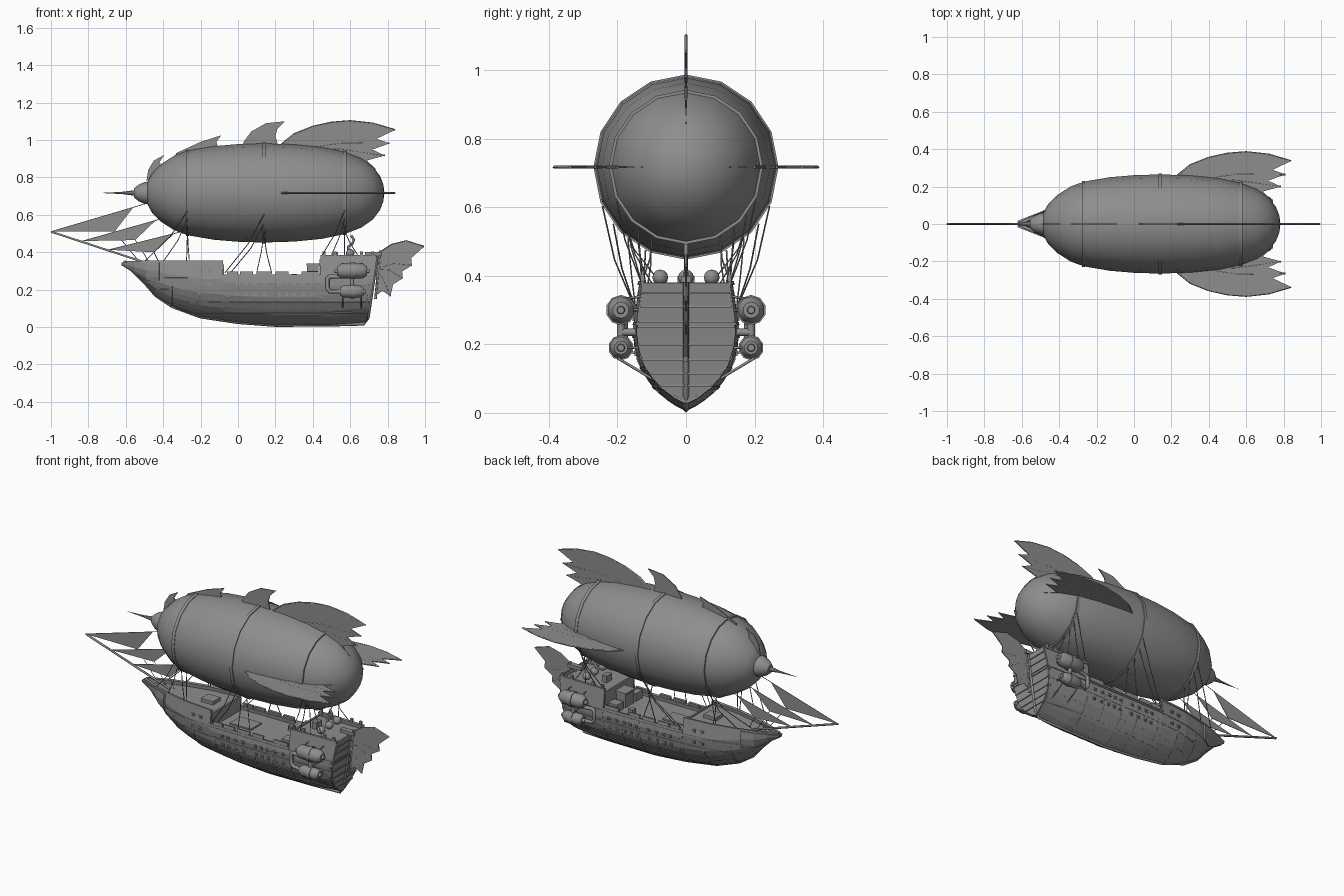
import bpy, bmesh, math
from mathutils import Vector, Matrix

if "Cube" in bpy.data.objects:
    bpy.data.objects.remove(bpy.data.objects["Cube"], do_unlink=True)

grey = bpy.data.materials.new("weathered_grey")
grey.use_nodes = True
COLOUR = (0.27, 0.27, 0.27, 1)
grey.diffuse_color = COLOUR
grey.node_tree.nodes["Principled BSDF"].inputs["Base Color"].default_value = COLOUR
AXIS_Z = 0.717


def finish(name, bm, thick=0, smooth=False):
    bmesh.ops.recalc_face_normals(bm, faces=bm.faces)
    me = bpy.data.meshes.new(name)
    bm.to_mesh(me)
    bm.free()
    ob = bpy.data.objects.new(name, me)
    bpy.context.collection.objects.link(ob)
    me.materials.append(grey)
    if thick:
        mod = ob.modifiers.new("thickness", "SOLIDIFY")
        mod.thickness, mod.offset = thick, 0
    if smooth:
        bpy.ops.object.select_all(action="DESELECT")
        ob.select_set(True)
        bpy.context.view_layer.objects.active = ob
        bpy.ops.object.shade_smooth_by_angle(angle=math.radians(40))
    return ob


def interp(pts, x):
    if x <= pts[0][0]:
        return pts[0][1]
    for (a, p), (b, q) in zip(pts, pts[1:]):
        if x <= b:
            return p + (q - p) * (x - a) / (b - a)
    return pts[-1][1]


def lathe(name, profile, origin, segs=16):
    """Revolve (x, radius) points about a lengthwise axis."""
    bm = bmesh.new()
    vs = [bm.verts.new((x, 0, r)) for x, r in profile]
    es = [bm.edges.new(p) for p in zip(vs, vs[1:])]
    bmesh.ops.spin(bm, geom=vs + es, cent=(0, 0, 0), axis=(1, 0, 0),
                   angle=math.tau, steps=segs, use_merge=True)
    bmesh.ops.remove_doubles(bm, verts=bm.verts, dist=0.0005)
    bmesh.ops.translate(bm, verts=bm.verts, vec=origin)
    return finish(name, bm, smooth=True)


def boxes(name, items):
    """Several (centre, size) boxes in one object."""
    bm = bmesh.new()
    for c, s in items:
        bmesh.ops.create_cube(bm, size=1, matrix=Matrix.Translation(c) @ Matrix.Diagonal((*s, 1)))
    return finish(name, bm)


def tubes(name, paths, r, res=0):
    cu = bpy.data.curves.new(name, "CURVE")
    cu.dimensions, cu.bevel_depth, cu.bevel_resolution = "3D", r, res
    cu.use_fill_caps = True
    for path in paths:
        sp = cu.splines.new("POLY")
        sp.points.add(len(path) - 1)
        for p, co in zip(sp.points, path):
            p.co = (*co, 1)
    cu.materials.append(grey)
    ob = bpy.data.objects.new(name, cu)
    bpy.context.collection.objects.link(ob)
    return ob


def both(path):
    return [[(x, s * y, z) for x, y, z in path] for s in (1, -1)]


def plate(name, pts, thick=0.006, angle=0, base=0):
    """Thin lengthwise plate of (x, height) points, turned about the x axis."""
    bm = bmesh.new()
    bm.faces.new([bm.verts.new((x, -h * math.sin(angle), base + h * math.cos(angle))) for x, h in pts])
    return finish(name, bm, thick)


def scallop(tips, root, pull=0.16):
    out = [tips[0]]
    for a, b in zip(tips, tips[1:]):
        m = (Vector(a) + Vector(b)) / 2
        out += [tuple(m.lerp(Vector(root), pull)), b]
    return out


def web_fin(name, lead, tips, root, angle=0, base=0):
    """Bat-wing fin with scalloped rear edge and raised ribs."""
    plate(name, lead + scallop(tips, root) + [root], 0.005, angle, base)
    turn = lambda p: (p[0], -p[1] * math.sin(angle), base + p[1] * math.cos(angle))
    bow = lambda t: tuple((Vector(root) + Vector(t)) / 2 + Vector((0, 0.02)))
    paths = [[turn(root), turn(bow(t)), turn(t)] for t in tips[1:-1]]
    tubes(name + "_ribs", paths + [[turn(p) for p in lead + tips[:1]]], 0.0045)


# Gas envelope with nose, spike and bands
ENV = [(-0.49, 0.05), (-0.46, 0.105), (-0.41, 0.155), (-0.34, 0.2), (-0.27, 0.226), (-0.13, 0.25),
       (0, 0.261), (0.14, 0.265), (0.3, 0.26), (0.45, 0.245), (0.57, 0.22), (0.66, 0.185),
       (0.72, 0.143), (0.76, 0.09), (0.777, 0.045), (0.783, 0)]
O = (0, 0, AXIS_Z)
lathe("envelope", [(-0.49, 0)] + ENV, O)
lathe("nose_cap", [(-0.56, 0), (-0.555, 0.025), (-0.53, 0.045), (-0.5, 0.058), (-0.47, 0.06), (-0.46, 0)], O)
lathe("nose_spike", [(-0.74, 0), (-0.62, 0.006), (-0.55, 0.015), (-0.54, 0)], O, 8)
BANDS = (-0.27, 0.14, 0.57)
for i, x in enumerate(BANDS):
    r = interp(ENV, x)
    lathe(f"envelope_band_{i}", [(x - .009, r - .01), (x - .009, r + .005), (x + .009, r + .005),
                                 (x + .009, r - .01)], O)

# Envelope fins: two at the sides, one on top
for name, ang in (("top", 0), ("left", -math.pi / 2), ("right", math.pi / 2)):
    web_fin(name + "_fin", [(0.22, 0.25), (0.3, 0.315), (0.4, 0.355), (0.5, 0.377), (0.6, 0.385), (0.72, 0.372)],
            [(0.84, 0.337), (0.81, 0.265), (0.785, 0.2), (0.74, 0.125)], (0.3, 0.23), ang, AXIS_Z)
plate("middle_crest", [(0.02, .95), (.03, .99), (.07, 1.045), (.15, 1.09), (.25, 1.1), (.21, 1.06), (.2, 1.02), (.22, .95)])
plate("front_crest", [(-.35, .88), (-.33, .93), (-.2, .99), (-.09, 1.025), (-.115, .99), (-.1, .94)])
plate("nose_crest", [(-.49, .78), (-.48, .84), (-.45, .89), (-.395, .92), (-.42, .88), (-.4, .85)])

# Hull shape rules
KEEL = [(-.61, .335), (-.56, .3), (-.5, .24), (-.44, .17), (-.35, .11), (-.2, .055), (0, .025),
        (.2, .01), (.5, .012), (.74, .03)]
WIDTH = [(-.61, .006), (-.5, .055), (-.4, .092), (-.25, .13), (-.08, .148), (.1, .152), (.45, .152), (.74, .143)]
SECTION = [(0, 0), (.05, .24), (.17, .6), (.36, .9), (.62, 1), (1, .87)]


def half(x, z):
    k = interp(KEEL, x)
    return interp(WIDTH, x) * interp(SECTION, (z - k) / max(0.38 - k, 0.05))


def raked(x, z):
    return x - max(0, (x - 0.5) / 0.24) * 0.15 * (0.38 - z)


def stations(a, b, step=0.06):
    n = max(1, round((b - a) / step))
    return [a + (b - a) * i / n for i in range(n + 1)]


def skin(name, xs, lo, hi, thick, n=1, out=0):
    """Strip of hull surface on both sides; lo=None starts at the keel."""
    bm = bmesh.new()
    for s in (1, -1):
        rows = []
        for x in xs:
            k = interp(KEEL, x)
            a = k if lo is None else max(lo, k)
            zs = [a + (max(hi, a + 0.005) - a) * (j / n) ** 1.4 for j in range(n + 1)]
            rows.append([bm.verts.new((raked(x, z), s * (half(x, z) + out), z)) for z in zs])
        for p, q in zip(rows, rows[1:]):
            for j in range(n):
                bm.faces.new((p[j], q[j], q[j + 1], p[j + 1]))
    bmesh.ops.remove_doubles(bm, verts=bm.verts, dist=0.0002)
    return finish(name, bm, thick)


def deck(name, a, b, z):
    bm = bmesh.new()
    xs = stations(a, b)
    ring = [(x, half(x, z)) for x in xs] + [(x, -half(x, z)) for x in reversed(xs)]
    bm.faces.new([bm.verts.new((raked(x, z), y, z)) for x, y in ring])
    return finish(name, bm, 0.008)


# Hull shells, decks and bulkheads
for name, a, b, rail, floor in (("bow", -.61, -.08, .35, .325), ("waist", -.08, .44, .275, .25),
                                ("stern", .44, .74, .38, .355)):
    skin(name + "_hull", stations(a, b), None, rail, 0.008, 9)
    skin(name + "_rail", stations(a, b), rail - .008, rail + .004, .016)
    deck(name + "_deck", a + (.05 if name == "bow" else 0), b, floor)
boxes("bulkheads", [((-.08, 0, .265), (.01, .27, .14)), ((.44, 0, .29), (.01, .27, .15))])

# Strakes, frames, bow boards and rail blocks
for i, z in enumerate((.075, .13, .2, .26)):
    skin(f"strake_{i}", stations(-.5, .74), z - .004, z + .004, .008, out=.002)
for i, x in enumerate((-.36, -.21, -.06, .09, .2, .32, .44, .72)):
    skin(f"frame_{i}", [x, x + .01], None, .262, .01, 9)
skin("bow_boards", stations(-.62, -.42), .25, .345, .014, 3, .006)
for i, (a, b) in enumerate(((-.06, .0), (.01, .08), (.1, .18), (.2, .27), (.34, .43))):
    skin(f"rail_block_{i}", stations(a, b), .27, .297, .012)
tubes("keel", [[(x, 0, z) for x, z in KEEL[:-1]] + [(.67, 0, .016), (.695, 0, .05), (.72, 0, .22), (.745, 0, .39)]], .009)

# Transom with planks and rudder post
bm = bmesh.new()
levels = [.03 + .35 * i / 10 for i in range(11)]
edge = [(half(.74, z), z) for z in levels]
bm.faces.new([bm.verts.new((raked(.74, z), y, z)) for y, z in edge + [(-y, z) for y, z in reversed(edge)]])
finish("transom", bm, .008)
boxes("transom_planks", [((raked(.742, z), 0, z), (.014, 2 * half(.74, z), .006))
                         for z in (.08, .115, .155, .2, .25, .265, .31, .35)])
tubes("rudder_post", [[(.735, 0, .15), (.75, 0, .3), (.76, 0, .41)]], .007)
web_fin("rudder_fin", [(.72, .37), (.76, .4), (.82, .44), (.9, .46)],
        [(.995, .43), (.93, .33), (.88, .26), (.815, .165), (.745, .175)], (.735, .31))
boxes("stern_bracket", [((.725, 0, .39), (.09, .03, .02))])

# Gun ports in two rows
ports = [(x, z) for x in (0, .04, .09, .14, .22, .26, .3, .35, .4) for z in (.175, .228)]
ports += [(x, z) for x in (-.2, -.15) for z in (.228, .295)]
boxes("gun_ports", [((x, s * half(x, z), z), (.02, .016, .018)) for x, z in ports for s in (1, -1)])
tubes("gun_barrels", [p for x, z in ports for p in both([(x, half(x, z), z), (x, half(x, z) + .014, z)])], .004, 1)

# Side engines with pipes
for side, s in (("left", 1), ("right", -1)):
    for lvl, z, r, a, b in (("upper", .3, .04, .53, .69), ("lower", .19, .033, .545, .67)):
        e = r * .55
        lathe(f"{side}_{lvl}_engine", [(a - .015, 0), (a - .015, .01), (a, .012), (a, r * .6), (a + e, r), (b - e, r),
                                       (b, r * .6), (b, .012), (b + .012, .01), (b + .012, 0)], (0, s * .19, z), 10)
        lathe(f"{side}_{lvl}_engine_collar", [(.6, r), (.6, r + .004), (.625, r + .004), (.625, r)], (0, s * .19, z), 10)
tubes("engine_pipes", both([(.56, .19, .27), (.49, .18, .27), (.478, .18, .26), (.478, .18, .205), (.49, .18, .19), (.56, .19, .19)])
      + both([(.61, .12, .235), (.61, .19, .235)]) + both([(.61, .19, .2), (.61, .19, .29)]), .011, 2)
tubes("engine_struts", [p for x in (.56, .66) for z in (.3, .19) for p in both([(x, .13, z), (x, .19, z)])]
      + [p for x in (.56, .66) for p in both([(x, .1, .1), (x, .2, .16)]) + both([(x, .13, .34), (x, .19, .33)])], .004)

# Deck fittings: boiler balls, stove pipe, wheel stand, hatch, crates
for i, (x, y) in enumerate(((.6, -.075), (.6, 0), (.6, .075))):
    lathe(f"boiler_{i}", [(.023 * -math.cos(t * math.pi / 8), .023 * math.sin(t * math.pi / 8)) for t in range(9)], (x, y, .395), 12)
tubes("stove_pipe", [[(.59, 0, .4), (.59, 0, .43), (.61, 0, .445), (.62, 0, .465), (.605, 0, .49)]], .007, 1)
boxes("deck_fittings", [((.05, 0, .256), (.14, .1, .012)), ((.4, 0, .29), (.06, .08, .08)), ((.4, 0, .335), (.07, .09, .012)),
                        ((.4, .09, .275), (.06, .06, .05)), ((.4, -.09, .275), (.06, .06, .05)), ((.3, .08, .27), (.03, .03, .03)),
                        ((-.18, 0, .34), (.08, .07, .02)), ((.52, 0, .38), (.03, .05, .04)),
                        ((-.12, 0, .28), (.08, .06, .05))])
boxes("stern_posts", [((x, s * .127, .388), (.015, .012, .03)) for x in (.46, .52, .66, .72) for s in (1, -1)])

# Bowsprit, head sails and their lines
tubes("bowsprit", [[(-.45, 0, .33), (-1, 0, .51)]], .006, 1)
SAILS = [((-1, .51), (-.56, .64), (-.66, .51)), ((-.83, .46), (-.44, .57), (-.55, .465)), ((-.69, .413), (-.34, .5), (-.45, .4))]
for i, sail in enumerate(SAILS):
    plate(f"head_sail_{i}", list(sail), .003)
lines = [[(a[0], 0, a[1]), (b[0], 0, b[1]), (b[0] + .1, 0, b[1] + .03)] for a, b, c in SAILS]
lines += [[(c[0], 0, c[1]), (-.52 + .05 * i, 0, .34)] for i, (a, b, c) in enumerate(SAILS)]
tubes("sail_lines", lines, .002)

# Suspension ropes from each band to the rails
ropes = []
for x, rail, feet in ((-.27, .35, (-.5, -.4, -.275, -.26)), (.14, .29, (-.07, -.04, .1, .18)), (.57, .385, (.45, .5, .57, .64))):
    r = interp(ENV, x) + .004
    for i, foot in enumerate(feet):
        a = math.radians(25 + 13 * i)
        top = (x, r * math.cos(a), AXIS_Z - r * math.sin(a))
        ropes += both([top, (x * .6 + foot * .4, top[1] * .68 + half(foot, rail) * .3, top[2] * .5 + rail * .5),
                       (foot, half(foot, rail), rail)])
tubes("suspension_ropes", ropes, .0025)
